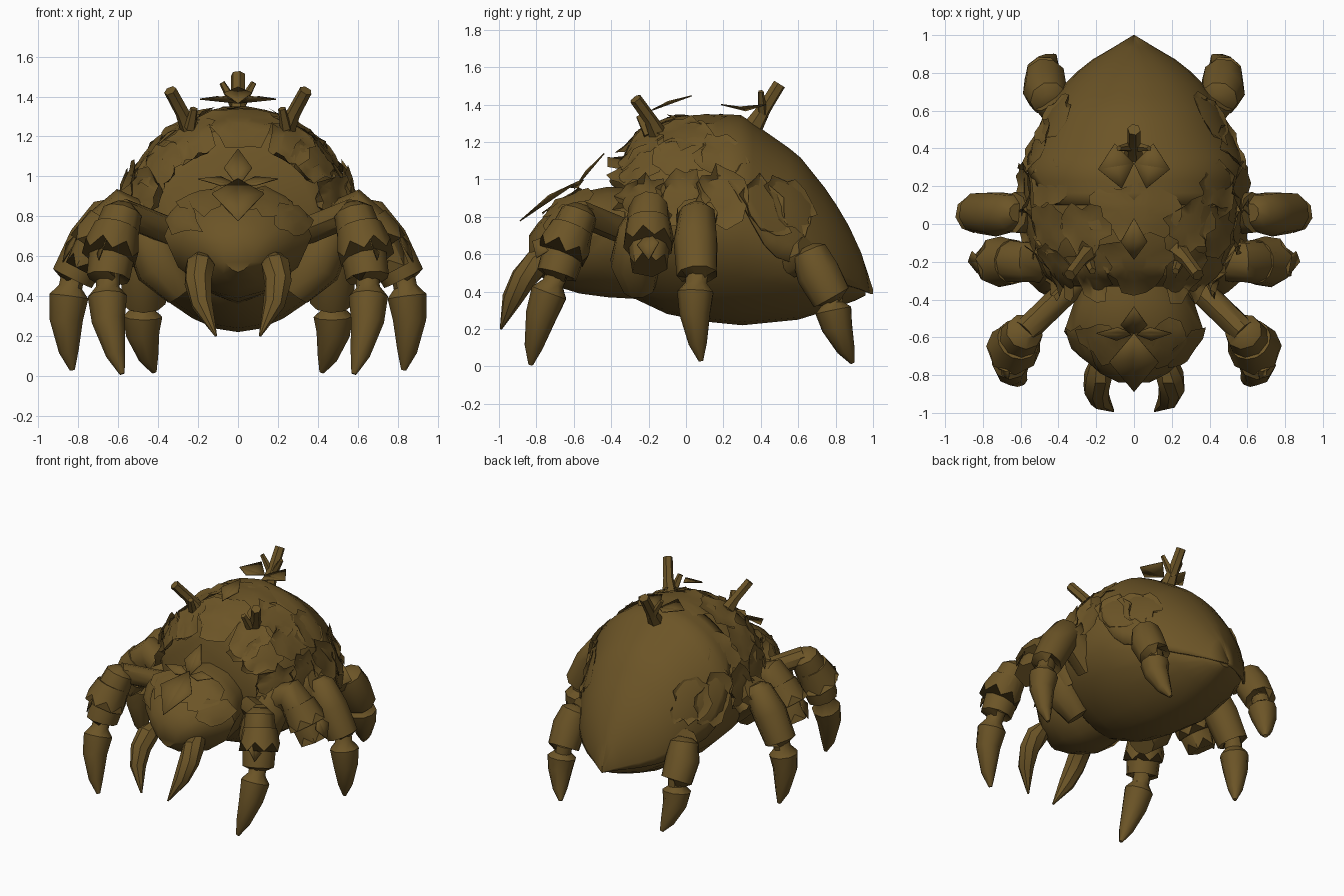
import bpy, bmesh, math, random
from mathutils import Vector

random.seed(4)
if "Cube" in bpy.data.objects:
    bpy.data.objects.remove(bpy.data.objects["Cube"])

brown = bpy.data.materials.new("bark_brown")
brown.use_nodes = True
COLOUR = (0.15, 0.09, 0.02, 1)
brown.diffuse_color = COLOUR
brown.node_tree.nodes["Principled BSDF"].inputs["Base Color"].default_value = COLOUR


def finish(name, bm, angle=40, thick=0):
    bmesh.ops.recalc_face_normals(bm, faces=bm.faces)
    mesh = bpy.data.meshes.new(name)
    bm.to_mesh(mesh)
    bm.free()
    mesh.materials.append(brown)
    ob = bpy.data.objects.new(name, mesh)
    bpy.context.collection.objects.link(ob)
    if thick:
        modifier = ob.modifiers.new("thickness", "SOLIDIFY")
        modifier.thickness = thick
    bpy.ops.object.select_all(action="DESELECT")
    ob.select_set(True)
    bpy.context.view_layer.objects.active = ob
    bpy.ops.object.shade_smooth_by_angle(angle=math.radians(angle))


def bridge(bm, rings, closed=True):
    for ring, following in zip(rings, rings[1:]):
        count = len(ring)
        for i in range(count if closed else count - 1):
            j = (i + 1) % count
            bm.faces.new((ring[i], ring[j], following[j], following[i]))


def surface(stations, y, angle, offset=0.0):
    """Point on a loft whose stations are (y, top, bottom, half width, widest height)."""
    k = 0
    while k < len(stations) - 2 and y > stations[k + 1][0]:
        k += 1
    start, end = stations[k], stations[k + 1]
    t = min(max((y - start[0]) / (end[0] - start[0]), 0), 1)
    top, bottom, width, middle = (p + (q - p) * t for p, q in zip(start[1:], end[1:]))
    rise = math.sin(angle)
    height = (top - middle if rise > 0 else middle - bottom) + offset
    taper = 1 - rise * rise / 4 if rise < 0 else 1
    return Vector(((width + offset) * math.cos(angle) * taper, y, middle + height * rise))


def loft(name, stations, sides):
    bm = bmesh.new()
    rings = [[bm.verts.new(surface(stations, station[0], math.tau * i / sides))
              for i in range(sides)] for station in stations]
    bridge(bm, rings)
    bm.faces.new(rings[0])
    bm.faces.new(rings[-1])
    finish(name, bm)


def patch(name, stations, y, angle, length, spread, lift=0.025, points=18):
    """Ragged plate lying on a loft, with a zigzag rim."""
    bm = bmesh.new()
    rings = []
    for scale in (0.35, 0.7, 1):
        ring = []
        for i in range(points):
            turn = math.tau * i / points
            reach, offset = scale, 0.022
            if scale == 1:
                reach = random.uniform(0.75, 1.2)
                offset = lift + random.uniform(-0.01, 0.015)
            ring.append(bm.verts.new(surface(stations, y + length * reach * math.cos(turn),
                                             angle + spread * reach * math.sin(turn), offset)))
        rings.append(ring)
    bridge(bm, rings)
    bm.faces.new(rings[0])
    finish(name, bm)


def limb(name, path, radii, sides=9, jag=0.0):
    """Tube along a path; jag makes the last ring ragged."""
    points = [Vector(p) for p in path]
    last = len(points) - 1
    bm = bmesh.new()
    rings = []
    for k, point in enumerate(points):
        along = (points[min(k + 1, last)] - points[max(k - 1, 0)]).normalized()
        across = along.cross(Vector((0.2, 1, 0.1))).normalized()
        other = along.cross(across)
        ring = []
        for i in range(sides):
            turn = math.tau * i / sides
            slip = along * jag * (1 if i % 2 else -1) if k == last else Vector()
            spoke = across * math.cos(turn) + other * math.sin(turn)
            ring.append(bm.verts.new(point + slip + spoke * radii[k]))
        rings.append(ring)
    bridge(bm, rings)
    bm.faces.new(rings[0])
    bm.faces.new(rings[-1])
    finish(name, bm)


def leg(name, hip, knee, ankle, tip, thigh_radius):
    """Thigh, flared shin, narrow joint and a bowed claw."""
    hip, knee, ankle, tip = (Vector(p) for p in (hip, knee, ankle, tip))
    side = math.copysign(1, knee.x)
    bend = Vector((0.03 * side, -0.02, 0))
    limb(name + "_thigh", (hip, hip.lerp(knee, 0.5), knee), [thigh_radius] * 3)
    crown = knee + (knee - ankle) * 0.12
    middle = knee.lerp(ankle, 0.45) + bend / 3
    limb(name + "_shin", (crown, knee, middle, ankle, ankle - bend / 9),
         (0.05, 0.1, 0.12, 0.11, 0.06))
    steps = (-0.05, 0.1, 0.2, 0.45, 0.8, 1)
    limb(name + "_claw", [ankle.lerp(tip, t) + bend * math.sin(math.pi * t) for t in steps],
         (0.06, 0.06, 0.1, 0.085, 0.05, 0.013))


def leaf(name, base, tip, width, up=(0, 0, 1)):
    """Thin pointed leaf with a folded midrib."""
    base, tip = Vector(base), Vector(tip)
    side = (tip - base).cross(Vector(up)).normalized() * width
    fold = side.cross(tip - base).normalized() * width / 5
    rib = base.lerp(tip, 0.45)
    bm = bmesh.new()
    outline = [bm.verts.new(p) for p in (base, rib + side + fold, tip, rib - side + fold)]
    centre = bm.verts.new(rib)
    for i, corner in enumerate(outline):
        bm.faces.new((corner, outline[(i + 1) % 4], centre))
    finish(name, bm, 20, 0.006)


# Abdomen and belly
BODY = [(-0.33, 1.12, 0.42, 0.38, 0.8), (-0.27, 1.24, 0.36, 0.46, 0.8),
        (-0.1, 1.31, 0.28, 0.54, 0.78), (0.1, 1.33, 0.24, 0.56, 0.76),
        (0.3, 1.3, 0.22, 0.56, 0.73), (0.6, 1.09, 0.25, 0.43, 0.6),
        (0.76, 0.89, 0.3, 0.32, 0.5), (0.9, 0.67, 0.35, 0.16, 0.44),
        (0.96, 0.53, 0.38, 0.05, 0.41), (1, 0.4, 0.37, 0, 0.39)]
loft("abdomen", BODY[:-1], 24)

# Hard rear shell, with its rim sweeping down to the tail
bm = bmesh.new()
rows = []
for k in range(15):
    run = 0.9 * k / 14
    low = max(-0.15, 0.75 - run * 2.5)
    offset = 0.035 * min(1, 0.3 + k / 4, (14 - k) / 3 + 0.1)
    rows.append([bm.verts.new(surface(BODY, 0.1 + run, low + (math.pi - 2 * low) * i / 16,
                                      offset + (0.008 if i == 8 else 0))) for i in range(17)])
bridge(bm, rows, False)
finish("rear_shell", bm, 50, 0.015)

# Head
HEAD = [(-0.84, 0.7, 0.52, 0.08, 0.62), (-0.79, 0.77, 0.49, 0.18, 0.65),
        (-0.7, 0.86, 0.43, 0.28, 0.68), (-0.57, 0.93, 0.39, 0.37, 0.7),
        (-0.42, 0.96, 0.37, 0.32, 0.7), (-0.25, 0.95, 0.36, 0.27, 0.68)]
loft("head", HEAD, 12)
for i in range(5):
    patch("brow_moss", HEAD, -0.66 + 0.03 * (i % 2), 0.5 + 0.53 * i, 0.12, 0.36, points=12)

# Moss along the crest
for y in (-0.2, 0.06):
    patch("crest_moss", BODY, y, math.pi / 2, 0.15, 0.4)

for side, label in ((1, "left_"), (-1, "right_")):
    def mirror(*points):
        return [(x * side, y, z) for x, y, z in points]

    def mirror_angle(angle):
        return angle if side > 0 else math.pi - angle

    # Ragged moss over flanks, hood and shell
    for y in (-0.24, -0.02, 0.2):
        for angle in (0.2, 0.62, 1.05):
            if y < 0.1 or angle < 0.9:
                patch(label + "flank_moss", BODY, y + random.uniform(-0.03, 0.03),
                      mirror_angle(angle + random.uniform(-0.08, 0.08)), 0.14, 0.26,
                      0.055 if angle < 0.5 else 0.03)
    for y, angle in ((0.42, 0.3), (0.56, 0.5)):
        patch(label + "shell_moss", BODY, y, mirror_angle(angle), 0.13, 0.28, 0.048)

    # Three walking legs
    leg(label + "front", *mirror((0.28, -0.28, 0.7), (0.58, -0.57, 0.82),
                                 (0.65, -0.69, 0.49), (0.58, -0.83, 0.01)), 0.07)
    leg(label + "middle", *mirror((0.42, 0.04, 0.62), (0.64, 0.06, 0.82),
                                  (0.83, 0.06, 0.49), (0.83, 0.08, 0.03)), 0.11)
    leg(label + "rear", *mirror((0.37, 0.56, 0.56), (0.45, 0.66, 0.61),
                                (0.47, 0.78, 0.37), (0.42, 0.89, 0.02)), 0.09)

    # Broken limb between the front and middle legs
    limb(label + "broken_limb", mirror((0.38, -0.2, 0.6), (0.5, -0.2, 0.78), (0.58, -0.2, 0.83),
                                       (0.66, -0.2, 0.74), (0.76, -0.2, 0.55)),
         (0.12, 0.11, 0.11, 0.12, 0.1), 10, 0.03)
    # Hip mass beside the head
    limb(label + "hip", mirror((0.28, -0.25, 0.42), (0.38, -0.27, 0.55), (0.45, -0.24, 0.72),
                               (0.45, -0.2, 0.85)), (0.09, 0.14, 0.13, 0.07))

    # Torn bark sleeves and loose flaps
    limb(label + "front_sleeve", mirror((0.61, -0.61, 0.74), (0.64, -0.66, 0.62)),
         (0.115, 0.14), 14, 0.03)
    limb(label + "broken_sleeve", mirror((0.64, -0.2, 0.77), (0.71, -0.2, 0.66)),
         (0.118, 0.135), 14, 0.03)
    for base, tip in (((0.66, -0.74, 0.7), (0.7, -0.8, 0.58)),
                      ((0.8, -0.2, 0.72), (0.88, -0.2, 0.57))):
        leaf(label + "bark_flap", *mirror(base, tip), 0.06, (side, -0.3, 0.3))

    # Fangs
    limb(label + "fang", mirror((0.18, -0.72, 0.58), (0.19, -0.8, 0.55), (0.2, -0.87, 0.47),
                                (0.18, -0.93, 0.36), (0.11, -0.99, 0.2)),
         (0.05, 0.075, 0.07, 0.055, 0.006), 8)

    # Shoulder stalks and small twigs
    limb(label + "stalk", mirror((0.23, -0.14, 1.22), (0.28, -0.19, 1.32), (0.34, -0.27, 1.43)),
         (0.055, 0.035, 0.033), 6)
    limb(label + "stalk_twig", mirror((0.24, -0.2, 1.24), (0.22, -0.25, 1.34)), (0.03, 0.02), 5)
    limb(label + "crest_twig", mirror((0, 0.41, 1.33), (0.08, 0.4, 1.47)), (0.03, 0.015), 5)

    # Leaves on the crest and brow
    leaf(label + "crest_leaf", *mirror((0, 0.32, 1.37), (0.19, 0.29, 1.39)), 0.12)
    leaf(label + "brow_leaf", *mirror((0, -0.58, 0.96), (0.2, -0.58, 0.99)), 0.04, (0, -0.6, 1))

# Central crest stalk and leaves
limb("crest_stalk", [(0, 0.34, 1.25), (0, 0.42, 1.38), (0, 0.5, 1.51)], (0.06, 0.037, 0.035), 6)
leaf("upper_leaf", (0, -0.19, 1.37), (0, 0.03, 1.45), 0.07)
leaf("brow_leaf_back", (0, -0.6, 0.95), (0, -0.44, 1.14), 0.07)
leaf("brow_leaf_front", (0, -0.58, 0.99), (0, -0.89, 0.78), 0.13)
